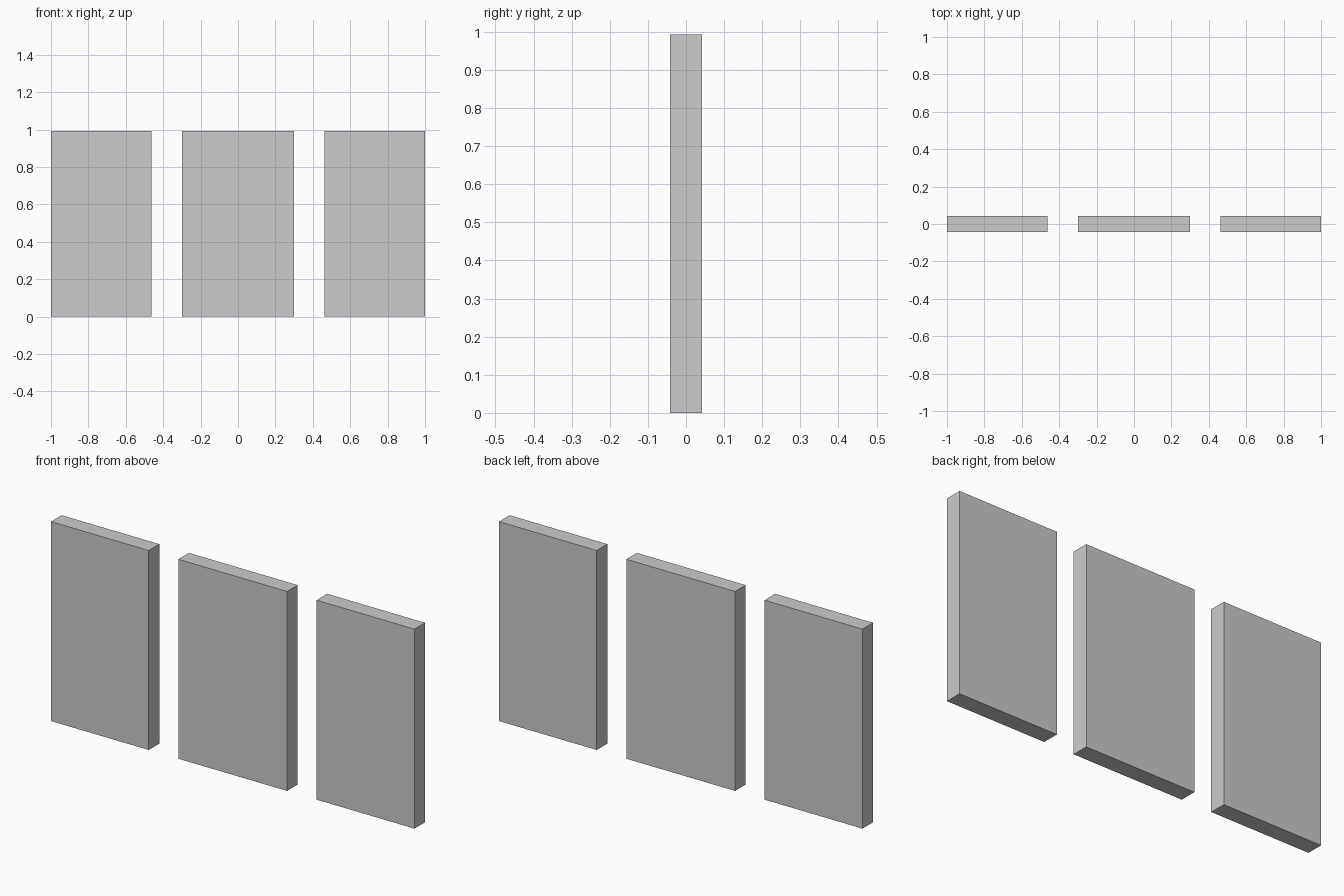
import bpy

if "Cube" in bpy.data.objects:
    bpy.data.objects.remove(bpy.data.objects["Cube"])

HEIGHT = 0.992
DEPTH = 0.083


def panel(name, x_min, x_max):
    """Upright flat panel standing on z = 0."""
    bpy.ops.mesh.primitive_cube_add(size=1, location=((x_min + x_max) / 2, 0, HEIGHT / 2))
    obj = bpy.context.object
    obj.name = name
    obj.scale = (x_max - x_min, DEPTH, HEIGHT)
    bpy.ops.object.transform_apply(location=False, rotation=False, scale=True)
    return obj


# Wider centre panel flanked by two narrower side panels
panel("left_panel", -1.0, -0.462)
panel("centre_panel", -0.299, 0.299)
panel("right_panel", 0.462, 1.0)
